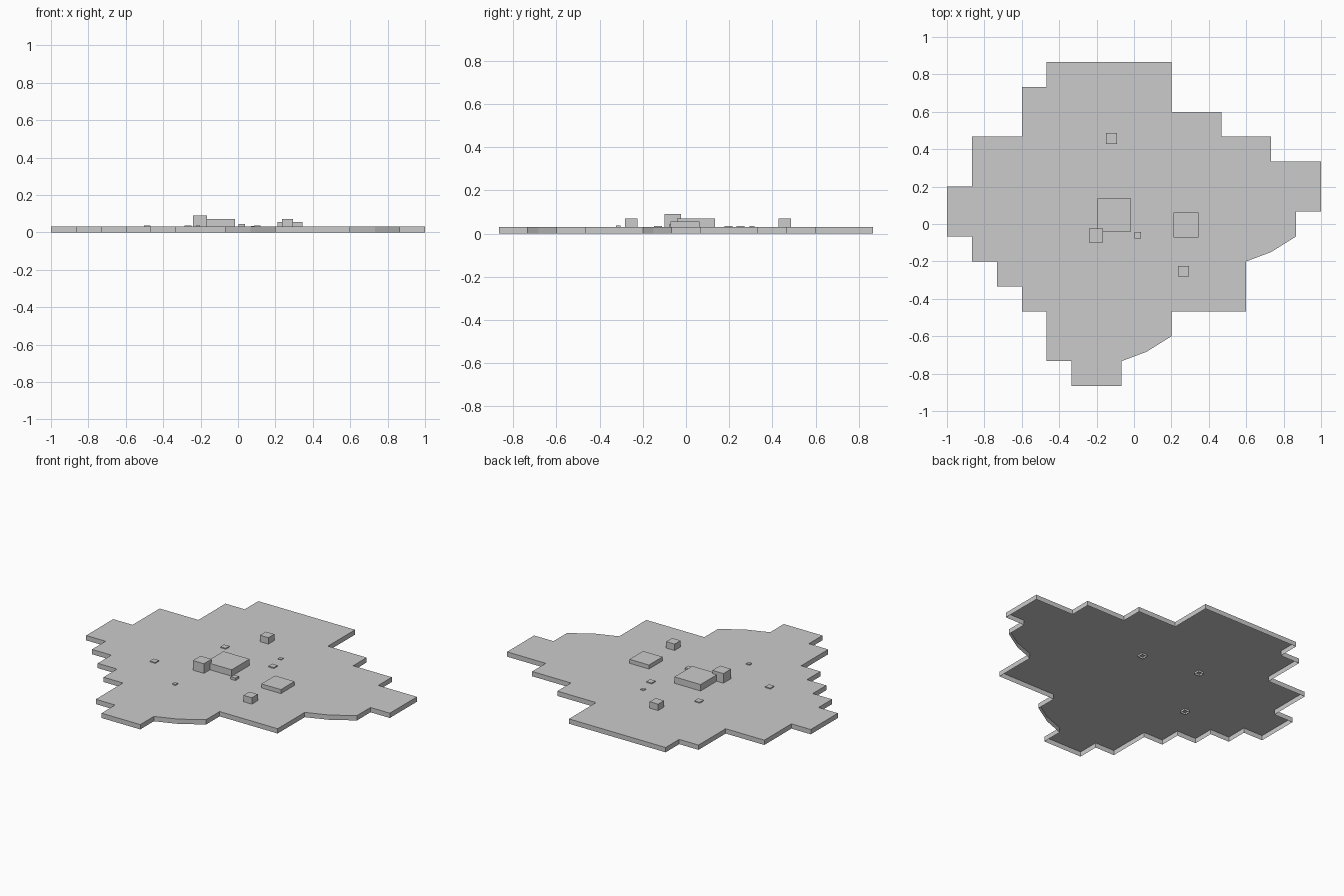
import bpy
import bmesh

default_cube = bpy.data.objects.get("Cube")
if default_cube:
    bpy.data.objects.remove(default_cube, do_unlink=True)

CELL = 1 / 15
GROUND = 0.03

# One plain grey material
grey = bpy.data.materials.new("plain grey")
grey.use_nodes = True
colour = (0.6, 0.6, 0.6, 1)
grey.diffuse_color = colour
shader = next(n for n in grey.node_tree.nodes if n.type == "BSDF_PRINCIPLED")
shader.inputs["Base Color"].default_value = colour


def open_prism(name, outline, bottom, top):
    """Raise an outline into a shell with a roof, walls and no floor."""
    bm = bmesh.new()
    lower = [bm.verts.new((x, y, bottom)) for x, y in outline]
    upper = [bm.verts.new((x, y, top)) for x, y in outline]
    bm.faces.new(upper)
    count = len(outline)
    for i in range(count):
        j = (i + 1) % count
        bm.faces.new((lower[i], lower[j], upper[j], upper[i]))
    bmesh.ops.recalc_face_normals(bm, faces=bm.faces)
    roof = max(bm.faces, key=lambda f: f.calc_center_median().z)
    if roof.normal.z < 0:
        bmesh.ops.reverse_faces(bm, faces=bm.faces)
    mesh = bpy.data.meshes.new(name)
    bm.to_mesh(mesh)
    bm.free()
    mesh.materials.append(grey)
    obj = bpy.data.objects.new(name, mesh)
    bpy.context.collection.objects.link(obj)
    return obj


def block(name, x, y, width, depth, top, bottom=GROUND):
    w, d = width / 2, depth / 2
    corners = [(x - w, y - d), (x + w, y - d), (x + w, y + d), (x - w, y + d)]
    return open_prism(name, corners, bottom, top)


# Stepped ground plate, outlined in grid cells
ground = [
    (-7, 13), (3, 13), (3, 9), (7, 9), (7, 7), (11, 7), (11, 5), (15, 5),
    (15, 1), (13, 1), (13, -1), (11, -2.25), (9, -3), (9, -7), (3, -7),
    (3, -9), (1, -10.25), (-1, -11), (-1, -13), (-5, -13), (-5, -11),
    (-7, -11), (-7, -7), (-9, -7), (-9, -5), (-11, -5), (-11, -3),
    (-13, -3), (-13, -1), (-15, -1), (-15, 3), (-13, 3), (-13, 7),
    (-9, 7), (-9, 11), (-7, 11),
]
open_prism("ground_plate", [(x * CELL, y * CELL) for x, y in ground], 0, GROUND)

# Buildings
block("main_hall", -0.105, 0.047, 0.18, 0.176, 0.07)
block("tower", -0.203, -0.062, 0.076, 0.076, 0.09)
block("low_hall", 0.279, -0.005, 0.134, 0.134, 0.055)
block("front_house", 0.264, -0.253, 0.058, 0.058, 0.07)
block("back_house", -0.12, 0.458, 0.058, 0.058, 0.07)
block("small_hut", 0.02, -0.06, 0.033, 0.033, 0.045)

# Small huts that barely rise above the plate
block("front_stone", -0.214, -0.314, 0.022, 0.022, 0.037)
block("back_stone", 0.08, 0.306, 0.022, 0.022, 0.035)

# Sunken slabs reaching through the plate
for label, x, y in (("left", 0.103, 0.198), ("back", -0.267, 0.253),
                    ("right", -0.485, -0.13)):
    block(label + "_slab", x, y, 0.037, 0.037, 0.036, 0.018)
